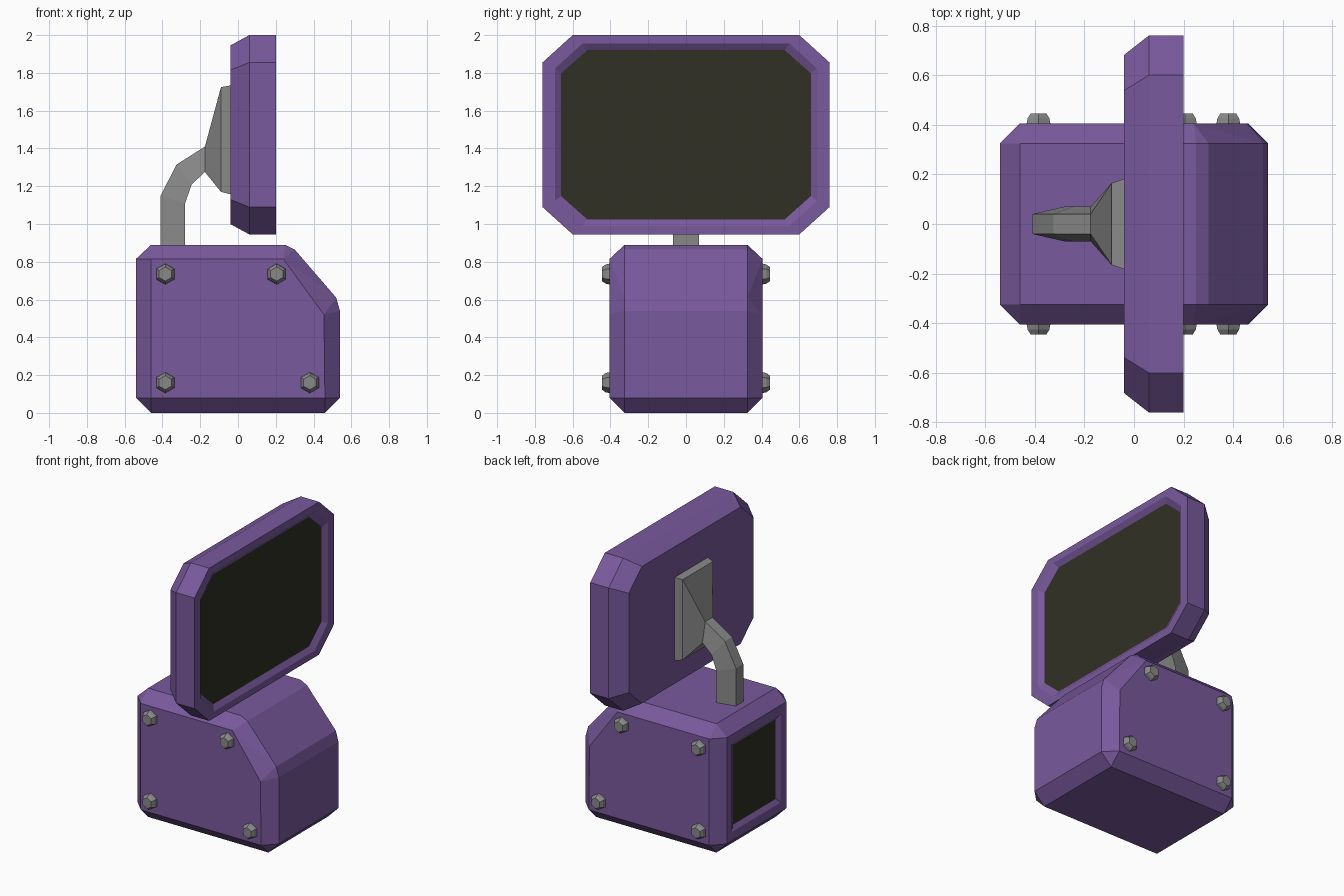
import bpy, bmesh, math
from mathutils import Vector

if "Cube" in bpy.data.objects:
    bpy.data.objects.remove(bpy.data.objects["Cube"])


def material(name, rgb):
    m = bpy.data.materials.new(name)
    m.diffuse_color = (*rgb, 1)
    m.use_nodes = True
    m.node_tree.nodes["Principled BSDF"].inputs["Base Color"].default_value = m.diffuse_color
    return m


PURPLE = material("purple casing", (0.19, 0.10, 0.335))
GREY = material("grey metal", (0.25, 0.25, 0.25))
DARK = material("dark glass", (0.03, 0.03, 0.018))


def finish(bm, name, *mats):
    bmesh.ops.recalc_face_normals(bm, faces=bm.faces)
    me = bpy.data.meshes.new(name)
    bm.to_mesh(me)
    bm.free()
    for m in mats:
        me.materials.append(m)
    ob = bpy.data.objects.new(name, me)
    bpy.context.collection.objects.link(ob)
    return ob


def hull(points):
    """Convex solid with merged flat faces."""
    bm = bmesh.new()
    for p in points:
        bm.verts.new(p)
    bmesh.ops.convex_hull(bm, input=bm.verts[:])
    bmesh.ops.dissolve_limit(bm, angle_limit=math.radians(2),
                             verts=bm.verts[:], edges=bm.edges[:])
    bmesh.ops.recalc_face_normals(bm, faces=bm.faces)
    return bm


def recess_panel(bm, direction, rim, glass, depth):
    """Sink a dark panel in the face pointing in a direction; rim and glass are (y, z) scales."""
    d = Vector(direction)
    face = max(bm.faces, key=lambda f: f.normal.dot(d))
    ys = [v.co.y for v in face.verts]
    zs = [v.co.z for v in face.verts]
    cy, cz = (min(ys) + max(ys)) / 2, (min(zs) + max(zs)) / 2
    base = [v.co.copy() for v in face.verts]
    loop = list(face.verts)
    bm.faces.remove(face)
    for (sy, sz), sink in ((rim, 0), (glass, depth)):
        new = [bm.verts.new((c.x - d.x * sink, cy + (c.y - cy) * sy, cz + (c.z - cz) * sz))
               for c in base]
        n = len(new)
        for i in range(n):
            j = (i + 1) % n
            bm.faces.new((loop[i], loop[j], new[j], new[i]))
        loop = new
    bm.faces.new(loop).material_index = 1


def loft(bm, rings):
    rows = [[bm.verts.new(p) for p in r] for r in rings]
    n = len(rows[0])
    for a, b in zip(rows, rows[1:]):
        for i in range(n):
            j = (i + 1) % n
            bm.faces.new((a[i], a[j], b[j], b[i]))
    bm.faces.new(rows[0])
    bm.faces.new(rows[-1])


# Base casing: wide middle profile and smaller side profile
outer = [(-.54, .08), (-.46, 0), (.46, 0), (.54, .08), (.54, .54), (.52, .61),
         (.30, .865), (.25, .89), (-.46, .89), (-.54, .815)]
side = [(-.46, .08), (.46, .08), (.455, .52), (.24, .815), (-.46, .815)]
bm = hull([(x, s * w, z) for prof, w in ((outer, .325), (side, .405))
           for x, z in prof for s in (-1, 1)])
recess_panel(bm, (-1, 0, 0), (.82, .83), (.73, .75), .02)
finish(bm, "base_casing", PURPLE, DARK)

# Monitor casing: cut-corner slab with a chamfered back
octagon = [(.60, .5275), (.76, .3825)]
bm = hull([(x, sy * y * k, 1.4725 + sz * z * k)
           for x, k in ((.20, 1), (.06, 1), (-.04, .897))
           for y, z in octagon for sy in (-1, 1) for sz in (-1, 1)])
recess_panel(bm, (1, 0, 0), (.914, .914), (.87, .85), .023)
finish(bm, "monitor_casing", PURPLE, DARK)

# Support arm flaring into the mounting plate: inner and outer (x, z, half width)
sections = [((-.28, .87, .07), (-.41, .87, .04)),
            ((-.28, 1.11, .07), (-.41, 1.15, .04)),
            ((-.245, 1.21, .07), (-.325, 1.315, .04)),
            ((-.175, 1.275, .07), (-.175, 1.41, .04)),
            ((-.09, 1.17, .165), (-.09, 1.725, .165)),
            ((-.03, 1.155, .185), (-.03, 1.735, .185))]
bm = bmesh.new()
loft(bm, [[(a[0], -a[2], a[1]), (a[0], a[2], a[1]), (b[0], b[2], b[1]), (b[0], -b[2], b[1])]
          for a, b in sections])
finish(bm, "support_arm", GREY)

# Hexagonal bolts on both sides
for s, label in ((-1, "front"), (1, "back")):
    bm = bmesh.new()
    for x, z in ((-.385, .735), (.205, .735), (-.385, .16), (.38, .16)):
        loft(bm, [[(x + r * math.sin(i * math.pi / 3), s * y, z + r * math.cos(i * math.pi / 3))
                   for i in range(6)]
                  for r, y in ((.057, .395), (.051, .425), (.037, .445))])
    finish(bm, label + "_bolts", GREY)
